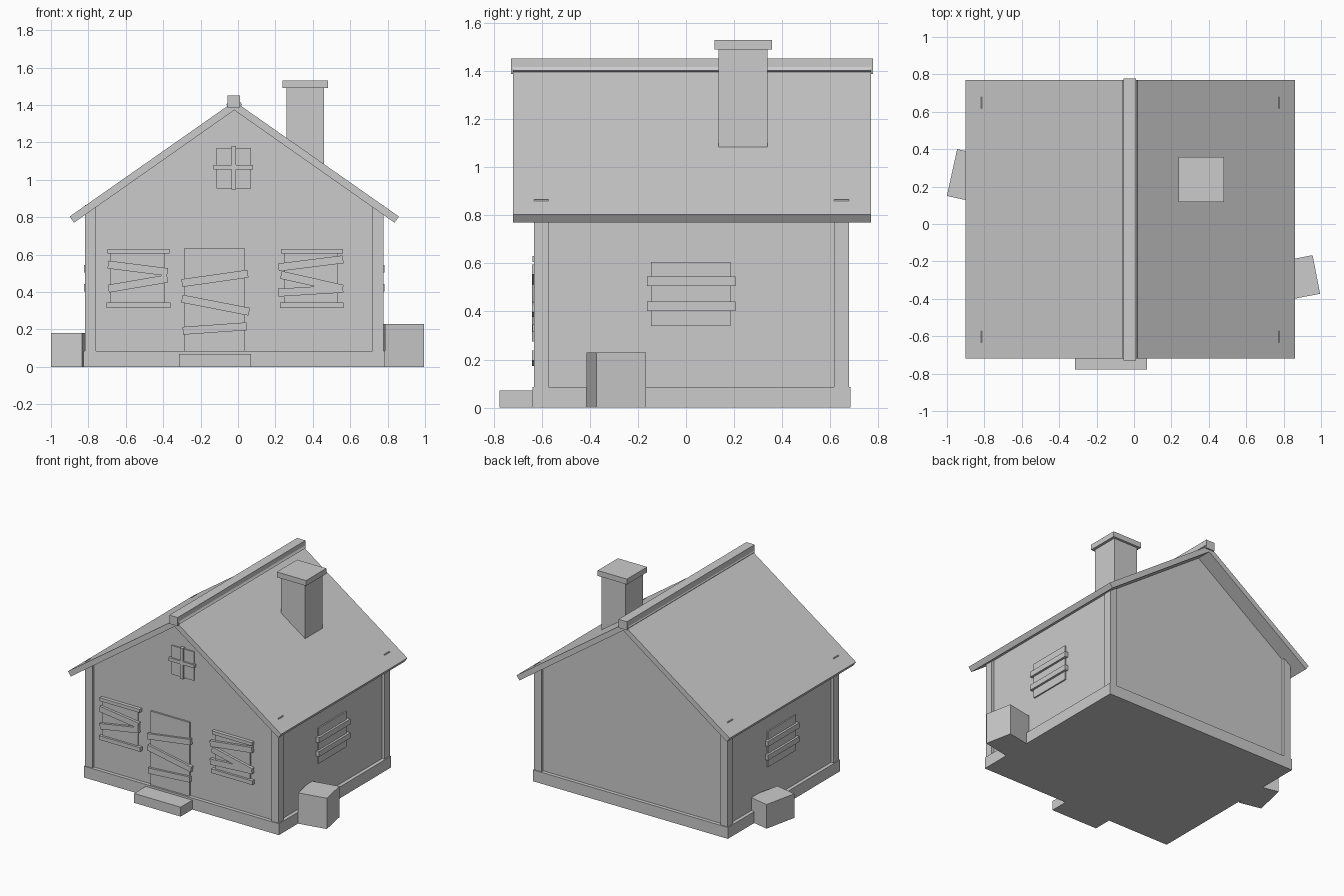
import bpy
import math
from mathutils import Matrix, Vector

if "Cube" in bpy.data.objects:
    bpy.data.objects.remove(bpy.data.objects["Cube"], do_unlink=True)

GREY = (0.6, 0.6, 0.6, 1.0)
grey = bpy.data.materials.new("plain grey")
grey.use_nodes = True
grey.diffuse_color = GREY
grey.node_tree.nodes["Principled BSDF"].inputs["Base Color"].default_value = GREY

CX = -0.02      # centre line of the house
FRONT = -0.612  # front wall plane
SLOPE = 0.7


def add_mesh(name, verts, faces):
    mesh = bpy.data.meshes.new(name)
    mesh.from_pydata(verts, [], faces)
    mesh.materials.append(grey)
    obj = bpy.data.objects.new(name, mesh)
    bpy.context.collection.objects.link(obj)
    return obj


def prism(name, profile, y0, y1):
    """Extrude a counter-clockwise x-z outline from y0 to y1."""
    n = len(profile)
    verts = [(x, y, z) for y in (y0, y1) for x, z in profile]
    faces = [tuple(range(n)), tuple(reversed(range(n, 2 * n)))]
    faces += [(i, i + n, (i + 1) % n + n, (i + 1) % n) for i in range(n)]
    return add_mesh(name, verts, faces)


def box(name, x, y, z, turn=0):
    """Box from x, y, z ranges, turned about its own vertical axis."""
    obj = prism(name, [(x[0], z[0]), (x[1], z[0]), (x[1], z[1]), (x[0], z[1])], *y)
    if turn:
        mid = Vector((sum(x) / 2, sum(y) / 2, 0))
        obj.data.transform(Matrix.Translation(mid) @ Matrix.Rotation(math.radians(turn), 4, "Z")
                           @ Matrix.Translation(-mid))
    return obj


def front_board(name, start, end, height=0.042):
    """Nailed plank across the front wall between two x-z points."""
    a, b = Vector(start), Vector(end)
    d = (b - a).normalized() * height / 2
    up = Vector((-d.y, d.x))
    prism(name, [a - up, b - up, b + up, a + up], FRONT - 0.029, FRONT - 0.005)


# Walls, plinth and corner posts
prism("walls", [(CX - 0.778, 0.02), (CX + 0.778, 0.02), (CX + 0.778, 0.835),
                (CX, 1.38), (CX - 0.778, 0.835)], FRONT, 0.657)
box("plinth", (CX - 0.805, CX + 0.805), (-0.639, 0.684), (0, 0.085))
for sx, side in ((-1, "right"), (1, "left")):
    xs = sorted((CX + sx * 0.74, CX + sx * 0.799))
    box(f"front_post_{side}", xs, (-0.633, -0.573), (0.01, 0.866))
    box(f"back_post_{side}", xs, (0.617, 0.678), (0.01, 0.866))

# Roof slabs, ridge beam and chimney
for sx, side in ((-1, "right"), (1, "left")):
    outline = [(CX + sx * 0.88, 0.804), (CX + sx * 0.857, 0.771),
               (CX - sx * 0.042, 1.402), (CX - sx * 0.02, 1.434)]
    prism(f"roof_{side}", outline if sx < 0 else outline[::-1], -0.72, 0.77)
box("ridge_beam", (-0.057, 0.012), (-0.729, 0.779), (1.388, 1.452))
box("chimney", (0.26, 0.46), (0.135, 0.34), (1.0, 1.5))
box("chimney_cap", (0.238, 0.48), (0.118, 0.357), (1.49, 1.53))

# Door with planks and a step
box("door", (-0.285, 0.035), (FRONT - 0.013, FRONT + 0.01), (0.08, 0.635))
front_board("door_board_top", (-0.3, 0.448), (0.053, 0.498))
front_board("door_board_middle", (-0.3, 0.365), (0.06, 0.295))
front_board("door_board_bottom", (-0.295, 0.193), (0.047, 0.217))
box("door_step", (-0.315, 0.07), (-0.777, -0.6), (0, 0.07))

# Front windows with lintel, sill and planks
planks = {
    "right": (-0.537, [((-0.695, 0.547), (-0.377, 0.507)), ((-0.693, 0.418), (-0.377, 0.472))]),
    "left": (0.39, [((0.216, 0.532), (0.562, 0.575)), ((0.23, 0.492), (0.56, 0.418)),
                    ((0.216, 0.397), (0.562, 0.418))]),
}
for side, (x, boards) in planks.items():
    box(f"window_{side}", (x - 0.145, x + 0.145), (FRONT - 0.01, FRONT + 0.01), (0.32, 0.62))
    box(f"window_lintel_{side}", (x - 0.16, x + 0.16 + 0.012), (FRONT - 0.026, FRONT), (0.605, 0.63))
    box(f"window_sill_{side}", (x - 0.165, x + 0.165 + 0.01), (FRONT - 0.026, FRONT), (0.315, 0.345))
    for i, (a, b) in enumerate(boards):
        front_board(f"window_board_{side}_{i + 1}", a, b)

# Attic window with a cross
box("attic_window", (-0.115, 0.07), (FRONT - 0.01, FRONT + 0.01), (0.955, 1.17))
box("attic_bar_upright", (-0.035, -0.011), (FRONT - 0.024, FRONT), (0.948, 1.18))
box("attic_bar_level", (-0.13, 0.08), (FRONT - 0.022, FRONT), (1.055, 1.08))

# Side windows with level planks
for sx, side in ((-1, "right"), (1, "left")):
    pane = sorted((CX + sx * 0.77, CX + sx * 0.788))
    plank = sorted((CX + sx * 0.78, CX + sx * 0.804))
    box(f"side_window_{side}", pane, (-0.145, 0.185), (0.34, 0.605))
    for part, z in (("lower", 0.402), ("upper", 0.505)):
        box(f"side_board_{part}_{side}", plank, (-0.163, 0.207), (z, z + 0.04))

# Crates leaning by the side walls
box("crate_left", (0.765, 0.977), (-0.395, -0.185), (0, 0.23), 11)
box("crate_right", (-0.975, -0.805), (0.129, 0.385), (0, 0.18), -12.4)
